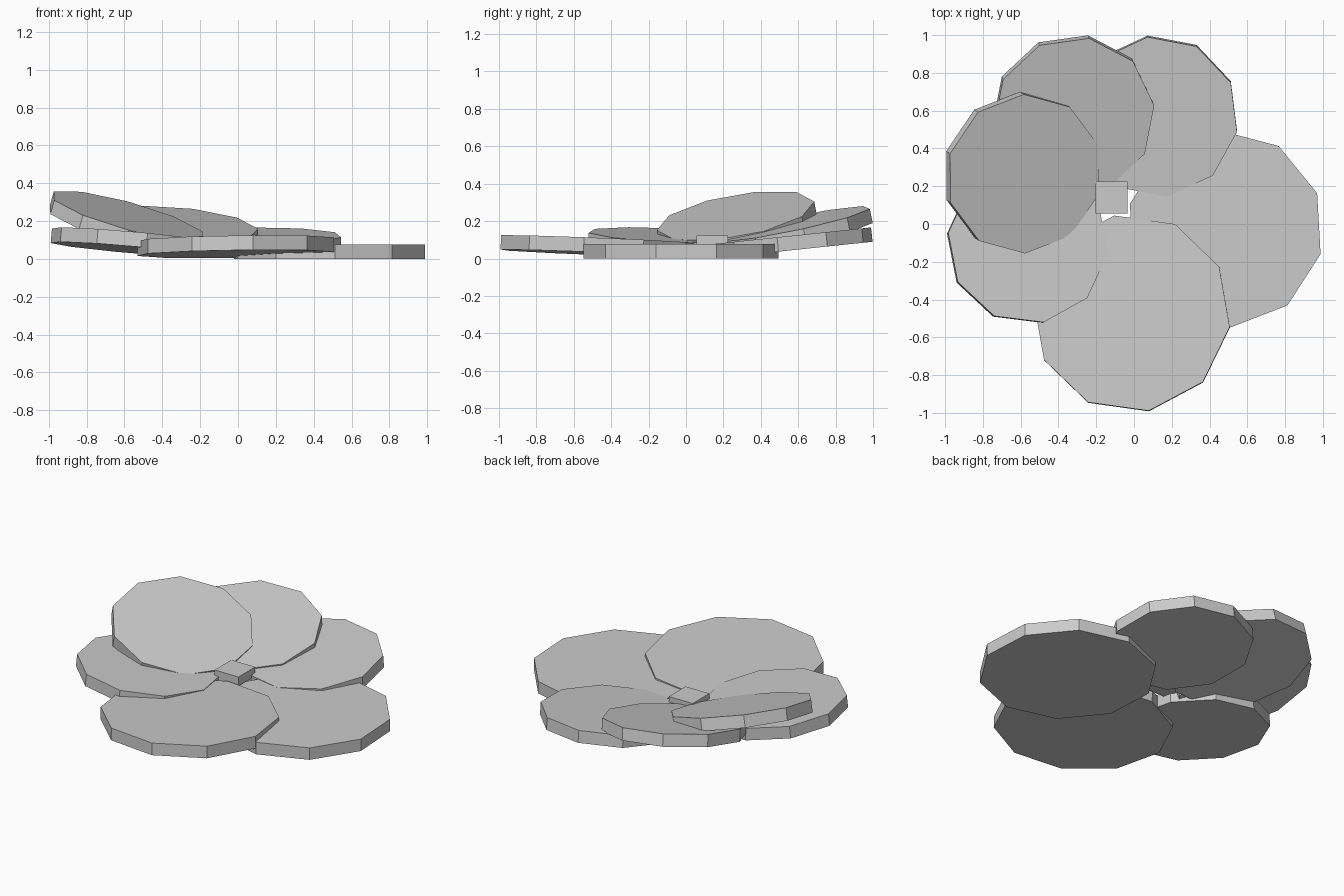
import bpy, bmesh
from math import cos, sin, pi, radians
from mathutils import Vector

if "Cube" in bpy.data.objects:
    bpy.data.objects.remove(bpy.data.objects["Cube"])

HINGE = Vector((-0.12, 0.14, 0.077))   # point all petal tops pass through
THICK = 0.077


def finish(name, bm):
    bmesh.ops.recalc_face_normals(bm, faces=bm.faces)
    mesh = bpy.data.meshes.new(name)
    bm.to_mesh(mesh)
    bm.free()
    bpy.context.collection.objects.link(bpy.data.objects.new(name, mesh))


def petal(name, cx, cy, radius, angle, slope_x, slope_y):
    """Ten-sided disc lying in a plane tilted about the flower's centre."""
    normal = Vector((-slope_x, -slope_y, 1)).normalized()
    a = radians(angle)
    u = Vector((cos(a), sin(a), slope_x * cos(a) + slope_y * sin(a))).normalized()
    v = normal.cross(u)
    centre = Vector((cx, cy, HINGE.z + slope_x * (cx - HINGE.x) + slope_y * (cy - HINGE.y)))
    bm = bmesh.new()
    top = [bm.verts.new(centre + radius * (cos(i * pi / 5) * u + sin(i * pi / 5) * v))
           for i in range(10)]
    face = bm.faces.new(top)
    # thicken downwards, keeping the top face
    low = [bm.verts.new(p.co - normal * THICK) for p in top]
    bm.faces.new(low[::-1])
    for i in range(10):
        j = (i + 1) % 10
        bm.faces.new((top[i], low[i], low[j], top[j]))
    finish(name, bm)


# Petals: centre x, y, radius, pointing angle, slope in x and y
petals = [
    (0.483, -0.026, 0.522, -14.8, 0.0, 0.0),
    (-0.013, -0.472, 0.525, -80.0, 0.015, -0.04),
    (-0.56, -0.10, 0.428, -151.0, -0.087, -0.044),
    (0.125, 0.567, 0.428, 61.0, 0.0, 0.105),
    (-0.318, 0.568, 0.430, 115.7, -0.09, 0.21),
    (-0.58, 0.265, 0.428, 164.7, -0.279, 0.179),
]
for i, p in enumerate(petals):
    petal(f"petal_{i + 1}", *p)

# Small square flower centre
bm = bmesh.new()
bmesh.ops.create_cube(bm, size=1)
bmesh.ops.scale(bm, vec=(0.17, 0.17, 0.06), verts=bm.verts)
bmesh.ops.translate(bm, vec=(HINGE.x, HINGE.y, 0.092), verts=bm.verts)
finish("flower_centre", bm)
